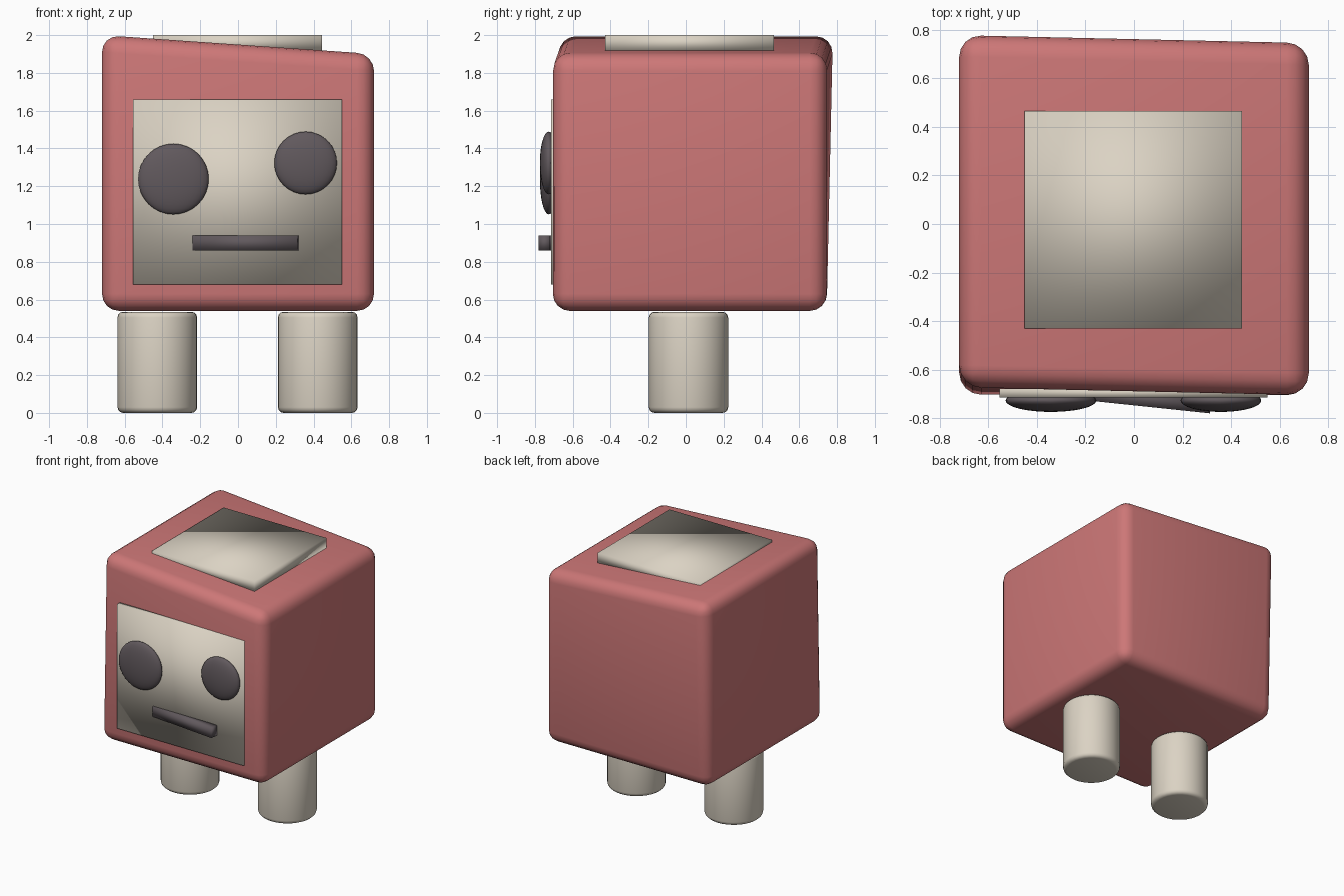
import bpy, bmesh, math
from mathutils import Matrix, Vector

if "Cube" in bpy.data.objects:
    bpy.data.objects.remove(bpy.data.objects["Cube"])


def material(name, rgb):
    m = bpy.data.materials.new(name)
    m.diffuse_color = (*rgb, 1)
    m.use_nodes = True
    m.node_tree.nodes["Principled BSDF"].inputs["Base Color"].default_value = m.diffuse_color
    return m


RED = material("soft red", (0.61, 0.185, 0.185))
CREAM = material("cream", (0.71, 0.65, 0.55))
DARK = material("dark grey", (0.12, 0.10, 0.11))


def finish(name, bm, mat, bevel=0, segments=3, smooth_all=False):
    mesh = bpy.data.meshes.new(name)
    bm.to_mesh(mesh)
    bm.free()
    mesh.materials.append(mat)
    ob = bpy.data.objects.new(name, mesh)
    bpy.context.collection.objects.link(ob)
    bpy.ops.object.select_all(action='DESELECT')
    ob.select_set(True)
    bpy.context.view_layer.objects.active = ob
    if bevel:
        mod = ob.modifiers.new("rounded edges", 'BEVEL')
        mod.width, mod.segments = bevel, segments
        mod.limit_method, mod.angle_limit = 'ANGLE', math.radians(40)
        bpy.ops.object.modifier_apply(modifier=mod.name)
    if smooth_all:
        bpy.ops.object.shade_smooth()
    else:
        bpy.ops.object.shade_smooth_by_angle(angle=math.radians(40))
    return ob


def box(lo, hi):
    lo, hi = Vector(lo), Vector(hi)
    bm = bmesh.new()
    bmesh.ops.create_cube(bm, size=1, matrix=Matrix.Translation((lo + hi) / 2)
                          @ Matrix.Diagonal((*(hi - lo), 1)))
    return bm


# Body: rounded cube with its upper left edge pulled up and back
bm = box((-0.72, -0.705, 0.54), (0.72, 0.745, 1.9))
for v in bm.verts:
    if v.co.x < 0 and v.co.z > 1:
        v.co += Vector((0, 0.035, 0.1))
finish("body", bm, RED, 0.09, 4)

# Face plate and lid panel, softly shaded across their edges
finish("face_plate", box((-0.555, -0.715, 0.68), (0.55, -0.675, 1.66)), CREAM, smooth_all=True)
finish("lid_panel", box((-0.45, -0.43, 1.916), (0.445, 0.465, 2.0)), CREAM, smooth_all=True)

# Eyes: flattened spheres of unequal size
for name, x, z, r in (("left_eye", -0.342, 1.238, 0.187), ("right_eye", 0.358, 1.323, 0.166)):
    bm = bmesh.new()
    bmesh.ops.create_uvsphere(bm, u_segments=32, v_segments=16, radius=1,
                              matrix=Matrix.Translation((x, -0.727, z))
                              @ Matrix.Diagonal((r, 0.047, r, 1)))
    finish(name, bm, DARK)

# Mouth: thin bar turned slightly so one end stands out
bm = box((-0.278, -0.03, -0.04), (0.278, 0.03, 0.04))
bmesh.ops.transform(bm, verts=bm.verts, matrix=Matrix.Translation((0.04, -0.721, 0.9))
                    @ Matrix.Rotation(math.radians(-6), 4, 'Z'))
finish("mouth", bm, DARK, smooth_all=True)

# Legs: round posts with softened rims
for name, x in (("left_leg", -0.427), ("right_leg", 0.422)):
    bm = bmesh.new()
    bmesh.ops.create_cone(bm, cap_ends=True, segments=32, radius1=0.211, radius2=0.211,
                          depth=0.535, matrix=Matrix.Translation((x, 0.013, 0.27)))
    bmesh.ops.translate(bm, verts=bm.verts, vec=(0, 0, -0.0025))
    finish(name, bm, CREAM, 0.03, 3)
